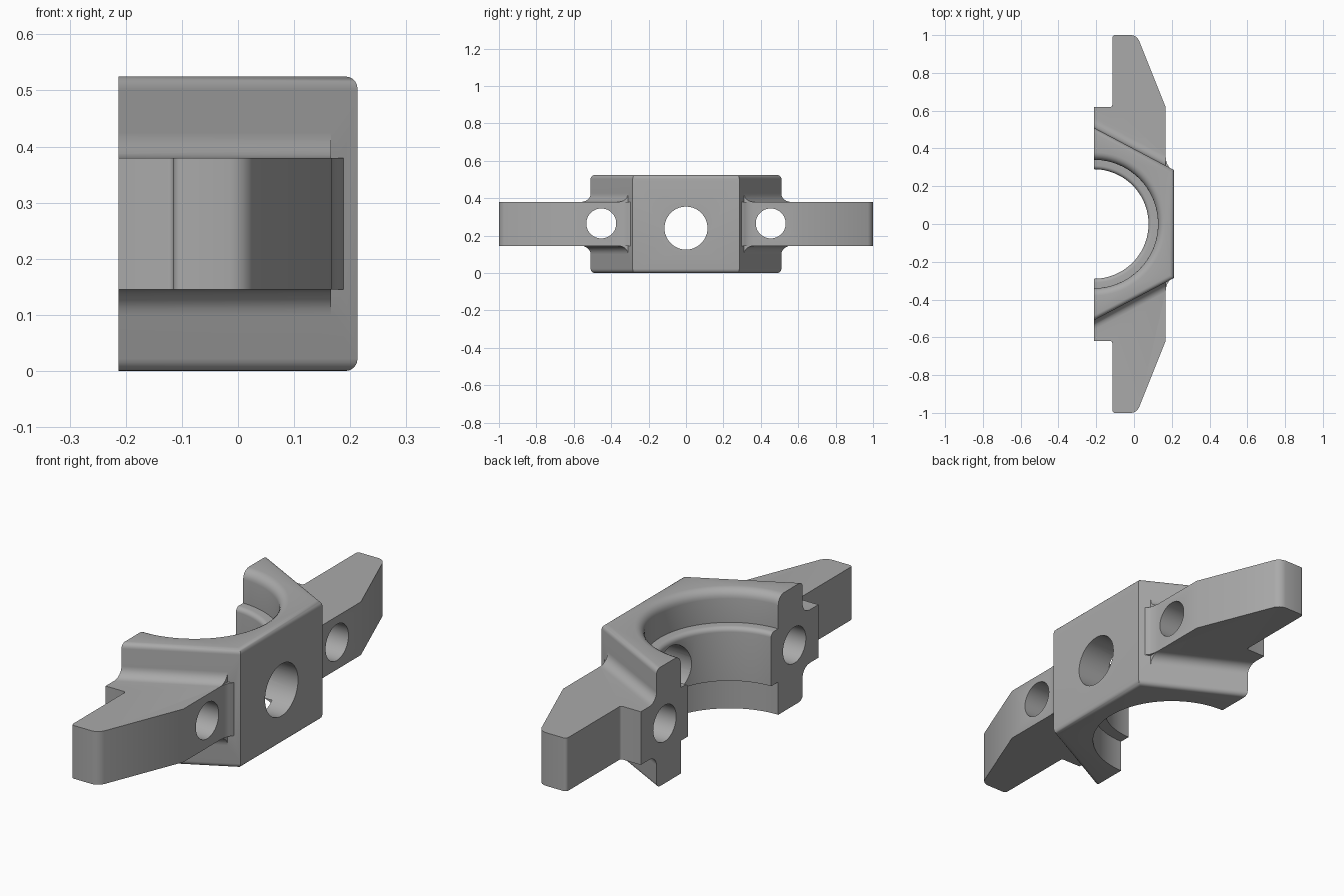
import bpy, bmesh
from math import sin, cos, pi, radians
from mathutils import Matrix, Vector

if "Cube" in bpy.data.objects:
    bpy.data.objects.remove(bpy.data.objects["Cube"])

BACK, FRONT, HEIGHT = -0.213, 0.213, 0.525
ARM_LOW, ARM_TOP, ARM_FACE = 0.145, 0.38, 0.167
PAST = -0.3          # parts overshoot the split plane, then get trimmed
SLOPE = (0.51 - 0.285) / (FRONT - BACK)

grey = bpy.data.materials.new("grey metal")
grey.use_nodes = True
grey.diffuse_color = (0.4, 0.4, 0.4, 1)
grey.node_tree.nodes["Principled BSDF"].inputs["Base Color"].default_value = (0.4, 0.4, 0.4, 1)


def side_y(x):
    """Half width of the tapered body at a given x."""
    return 0.285 + SLOPE * (FRONT - x)


def finish(bm, name):
    bmesh.ops.recalc_face_normals(bm, faces=bm.faces)
    mesh = bpy.data.meshes.new(name)
    bm.to_mesh(mesh)
    bm.free()
    obj = bpy.data.objects.new(name, mesh)
    bpy.context.collection.objects.link(obj)
    mesh.materials.append(grey)
    return obj


def loft(start, end):
    """Closed prism between two matching loops of points."""
    bm = bmesh.new()
    a = [bm.verts.new(p) for p in start]
    b = [bm.verts.new(p) for p in end]
    bm.faces.new(a)
    bm.faces.new(b[::-1])
    for i in range(len(a)):
        j = (i + 1) % len(a)
        bm.faces.new((a[i], a[j], b[j], b[i]))
    return bm


def prism(outline, low, high):
    return loft([(x, y, low) for x, y in outline], [(x, y, high) for x, y in outline])


def combine(target, tool, operation):
    mod = target.modifiers.new(operation, "BOOLEAN")
    mod.operation, mod.solver, mod.object = operation, "EXACT", tool
    bpy.context.view_layer.objects.active = target
    bpy.ops.object.modifier_apply(modifier=mod.name)
    bpy.data.objects.remove(tool)


# Tapered body with rounded upper and lower rims
w = side_y(PAST)
bm = prism([(PAST, -w), (FRONT, -0.285), (FRONT, 0.285), (PAST, w)], 0, HEIGHT)
rims = [e for e in bm.edges
        if abs(e.verts[0].co.z - e.verts[1].co.z) < 0.01
        and max(v.co.x for v in e.verts) > 0]
bmesh.ops.bevel(bm, geom=rims, offset=0.022, segments=5, profile=0.5, affect="EDGES")
body = finish(bm, "clamp_half")

# Arms, with blended root and rounded tip, plus concave fillets above and below
R = 0.045
for s in (-1, 1):
    outline = [(PAST, 0.42), (0.15, 0.29), (0.19, 0.29), (0.188, 0.3), (0.177, 0.315),
               (0.17, 0.335), (ARM_FACE, 0.36), (ARM_FACE, 0.62), (0.015, 1.0),
               (-0.115, 1.0), (-0.115, 0.62), (PAST, 0.62)]
    bm = prism([(x, s * y) for x, y in outline], ARM_LOW, ARM_TOP)
    for x, y, r in ((0.015, 1.0, 0.03), (-0.115, 1.0, 0.014), (-0.115, 0.62, 0.01)):
        corner = [e for e in bm.edges if all(
            (v.co.xy - Vector((x, s * y))).length < 0.001 for v in e.verts)]
        bmesh.ops.bevel(bm, geom=corner, offset=r, segments=4, profile=0.5, affect="EDGES")
    combine(body, finish(bm, "arm"), "UNION")

    arc = [(R - R * sin(t), R - R * cos(t)) for t in [radians(15 * i) for i in range(7)]]
    section = [(-0.03, -0.03), (R, -0.03)] + arc + [(-0.03, R)]
    for base, up in ((ARM_TOP, 1), (ARM_LOW, -1)):
        ends = [[(x, s * (side_y(x) + d * 1.13), base + up * h) for d, h in section]
                for x in (PAST, ARM_FACE - 0.001)]
        combine(body, finish(loft(*ends), "arm_fillet"), "UNION")

# Half-round bore with a raised inner rib and a rounded upper mouth
steps = [radians(18 * i) for i in range(6)]
rib = [(0.31 - 0.02 * cos(t), 0.36 + 0.02 * sin(t)) for t in steps]
mouth = [(0.38 - 0.04 * cos(t), 0.485 + 0.04 * sin(t)) for t in steps]
profile = ([(0, -0.1), (0.34, -0.1), (0.34, ARM_LOW), (0.29, ARM_LOW)] + rib
           + [(0.34, ARM_TOP)] + mouth + [(0.38, 0.6), (0, 0.6)])
bm = bmesh.new()
ring = [bm.verts.new((r, 0, z)) for r, z in profile]
edges = [bm.edges.new(pair) for pair in zip(ring, ring[1:])]
bmesh.ops.spin(bm, geom=ring + edges, cent=(0, 0, 0), axis=(0, 0, 1),
               angle=2 * pi, steps=96, use_duplicate=False)
bmesh.ops.remove_doubles(bm, verts=bm.verts, dist=0.0001)
bmesh.ops.translate(bm, verts=bm.verts, vec=(BACK, 0, 0))
combine(body, finish(bm, "bore_cutter"), "DIFFERENCE")

# Holes running front to back
for y, z, r in ((0, 0.24, 0.115), (0.453, 0.265, 0.08), (-0.453, 0.265, 0.08)):
    bm = bmesh.new()
    bmesh.ops.create_cone(bm, cap_ends=True, segments=48, radius1=r, radius2=r, depth=2,
                          matrix=Matrix.Translation((0, y, z)) @ Matrix.Rotation(pi / 2, 4, "Y"))
    combine(body, finish(bm, "hole_cutter"), "DIFFERENCE")

# Flat split plane
bm = prism([(-1, -2), (BACK, -2), (BACK, 2), (-1, 2)], -1, 2)
combine(body, finish(bm, "split_cutter"), "DIFFERENCE")

bpy.ops.object.select_all(action="DESELECT")
body.select_set(True)
bpy.context.view_layer.objects.active = body
bpy.ops.object.shade_smooth_by_angle(angle=radians(30))
